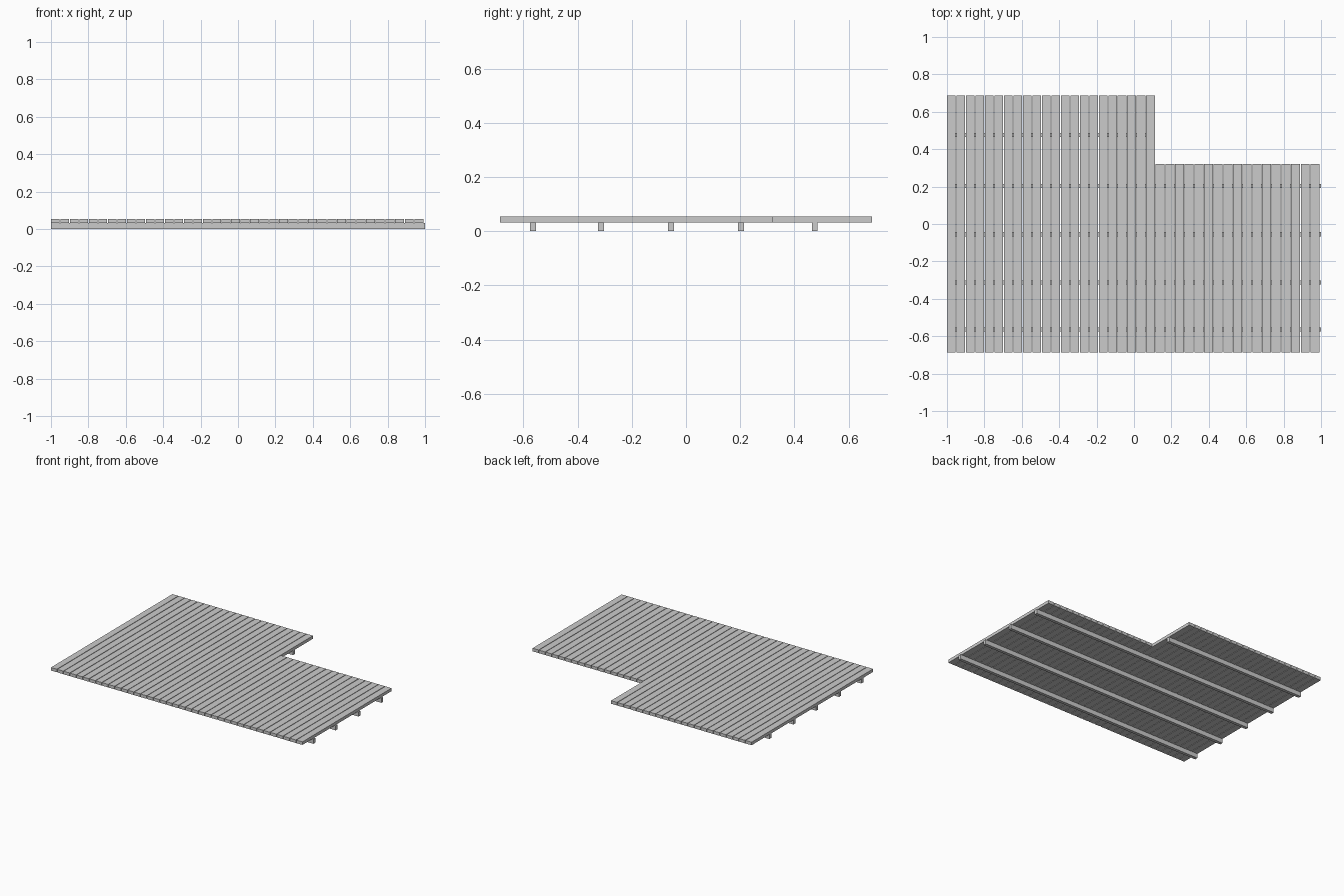
import bpy

if "Cube" in bpy.data.objects:
    bpy.data.objects.remove(bpy.data.objects["Cube"])

FRONT, BACK, NOTCH = -0.687, 0.687, 0.32   # y limits of the deck
JOIST_TOP, DECK_TOP = 0.032, 0.054
GAP = 0.004


def box(name, x0, x1, y0, y1, z0, z1):
    bpy.ops.mesh.primitive_cube_add(
        size=1, location=((x0 + x1) / 2, (y0 + y1) / 2, (z0 + z1) / 2))
    ob = bpy.context.object
    ob.name = name
    ob.scale = (x1 - x0, y1 - y0, z1 - z0)
    bpy.ops.object.transform_apply(location=False, rotation=False, scale=True)
    return ob


def board_run(name, x0, x1, count, back):
    """Row of equal boards filling x0..x1 with narrow gaps between them."""
    pitch = (x1 - x0 + GAP) / count
    ob = box(name, x0, x0 + pitch - GAP, FRONT, back, JOIST_TOP, DECK_TOP)
    mod = ob.modifiers.new("boards", 'ARRAY')
    mod.count = count
    mod.use_relative_offset = False
    mod.use_constant_offset = True
    mod.constant_offset_displace = (pitch, 0, 0)


# Decking boards: long run on the left, shorter run beside the notch
board_run("long_deck_boards", -1.0, 0.112, 22, BACK)
board_run("short_deck_boards", 0.112 + GAP, 0.991, 17, NOTCH)

# Supporting joists; the rearmost stops at the notch
for i, y in enumerate((-0.565, -0.313, -0.055, 0.203, 0.475)):
    end = 0.11 if y > NOTCH else 1.0
    box(f"joist_{i + 1}", -1.0, end, y - 0.011, y + 0.011, 0, JOIST_TOP)
